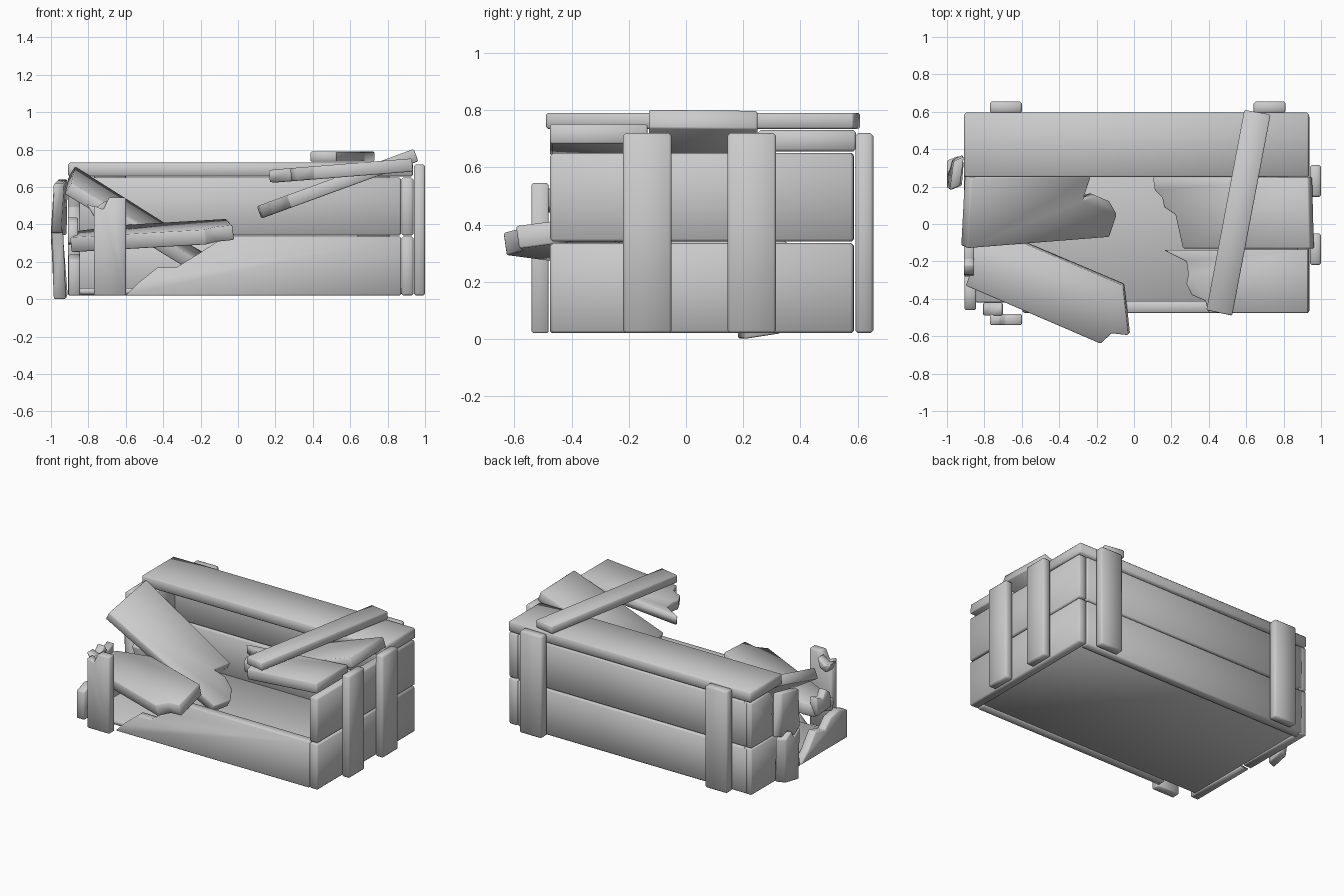
import bpy, bmesh
from mathutils import Vector


def build(name, top, bottom, bevel=0.01):
    """Closed board between two matching outlines, with slightly worn edges."""
    bm = bmesh.new()
    a = [bm.verts.new(p) for p in top]
    b = [bm.verts.new(p) for p in bottom]
    bm.faces.new(a)
    bm.faces.new(b[::-1])
    n = len(a)
    for i in range(n):
        j = (i + 1) % n
        bm.faces.new((a[j], a[i], b[i], b[j]))
    bmesh.ops.recalc_face_normals(bm, faces=bm.faces)
    me = bpy.data.meshes.new(name)
    bm.to_mesh(me)
    bm.free()
    ob = bpy.data.objects.new(name, me)
    bpy.context.collection.objects.link(ob)
    if bevel:
        mod = ob.modifiers.new("worn_edges", 'BEVEL')
        mod.width = bevel
        mod.segments = 1
        mod.limit_method = 'ANGLE'
        mod.angle_limit = 0.9
    return ob


def box(name, x0, x1, y0, y1, z0, z1):
    r = [(x0, y0), (x1, y0), (x1, y1), (x0, y1)]
    return build(name, [(x, y, z1) for x, y in r], [(x, y, z0) for x, y in r])


def front_board(name, pts, y0, y1):
    """Outline in x,z; thickness along y."""
    return build(name, [(u, y0, v) for u, v in pts], [(u, y1, v) for u, v in pts], 0.006)


def side_board(name, pts, x0, x1):
    """Outline in y,z; thickness along x."""
    return build(name, [(x0, u, v) for u, v in pts], [(x1, u, v) for u, v in pts], 0.006)


def tilted_board(name, pts, a, bx, by, t=0.07):
    """Outline seen from above, lying on the plane z = a + bx*x + by*y."""
    n = Vector((-bx, -by, 1)).normalized()
    top = [Vector((x, y, a + bx * x + by * y)) for x, y in pts]
    return build(name, top, [p - n * t for p in top], 0.006)


# floor
box("floor", -0.85, 0.88, -0.42, 0.54, 0.025, 0.06)

# intact planks of the back and the right end
for label, z0, z1 in (("lower", 0.02, 0.335), ("upper", 0.34, 0.65)):
    box("back_plank_" + label, -0.875, 0.872, 0.525, 0.588, z0, z1)
    box("right_end_plank_" + label, 0.873, 0.938, -0.475, 0.585, z0, z1)

# rear lid plank
box("lid_plank_rear", -0.908, 0.935, 0.25, 0.595, 0.655, 0.73)

# upright battens
for i, y in enumerate((-0.22, 0.145)):
    box(f"right_batten_{i + 1}", 0.94, 1.0, y, y + 0.17, 0.02, 0.72)
for i, x in enumerate((-0.77, 0.64)):
    box(f"back_batten_{i + 1}", x, x + 0.17, 0.592, 0.655, 0.02, 0.72)

# front plank, broken away at its left end
front_board("front_plank", [(0.872, 0.02), (0.872, 0.335), (-0.07, 0.335), (-0.2, 0.25),
            (-0.33, 0.17), (-0.43, 0.17), (-0.53, 0.09), (-0.6, 0.02)], -0.475, -0.412)

# front batten, snapped at the top
front_board("front_batten", [(-0.77, 0.02), (-0.6, 0.02), (-0.6, 0.545), (-0.69, 0.545),
            (-0.72, 0.48), (-0.77, 0.5)], -0.54, -0.48)
front_board("front_batten_splinter", [(-0.72, 0.46), (-0.7, 0.53), (-0.76, 0.49),
            (-0.81, 0.51), (-0.77, 0.44)], -0.49, -0.42)

# broken planks of the left end
side_board("left_plank_upper_rear", [(0.585, 0.34), (0.585, 0.65), (0.38, 0.65), (0.31, 0.57),
           (0.36, 0.49), (0.27, 0.43), (0.25, 0.34)], -0.908, -0.845)
side_board("left_plank_lower_rear", [(0.585, 0.02), (0.585, 0.335), (0.22, 0.335), (0.14, 0.28),
           (0.18, 0.19), (0.07, 0.12), (0.05, 0.02)], -0.908, -0.845)
side_board("left_plank_lower_front", [(-0.46, 0.02), (-0.46, 0.21), (-0.38, 0.24), (-0.28, 0.22),
           (-0.22, 0.16), (-0.12, 0.19), (-0.04, 0.09), (0.04, 0.02)], -0.905, -0.845)
side_board("left_plank_shard", [(-0.28, 0.3), (-0.13, 0.29), (-0.12, 0.42), (-0.19, 0.39),
           (-0.22, 0.44), (-0.27, 0.4)], -0.91, -0.855)

# cracked batten on the left end: two pieces, each leaning
def leaning_batten(name, pts, xs, t):
    outer = [(x, y, z) for x, (y, z) in zip(xs, pts)]
    return build(name, outer, [(x + t, y + 0.025, z) for x, y, z in outer], 0.006)


leaning_batten("left_batten_lower", [(0.18, 0.0), (0.31, 0.02), (0.34, 0.33), (0.28, 0.37),
               (0.25, 0.32), (0.19, 0.36)], (-0.985, -0.975, -1.0, -1.0, -1.0, -1.0), 0.065)
leaning_batten("left_batten_upper", [(0.19, 0.37), (0.25, 0.33), (0.29, 0.38), (0.345, 0.34),
               (0.335, 0.64), (0.18, 0.62)], (-1.0, -1.0, -0.985, -0.97, -0.965, -0.985), 0.055)

# lid plank fallen into the crate
tilted_board("lid_plank_fallen", [(-0.87, 0.25), (-0.23, 0.25), (-0.27, 0.13), (-0.2, 0.15),
             (-0.13, 0.12), (-0.09, 0.05), (-0.13, -0.07), (-0.89, -0.13)],
             0.71 - 0.63 * 0.87 - 0.27 * 0.25, -0.63, 0.27)

# upper front plank knocked loose, jutting out of the front
tilted_board("front_plank_loose", [(-0.9, -0.33), (-0.87, -0.25), (-0.9, -0.14), (-0.83, -0.11),
             (-0.58, -0.11), (-0.06, -0.33), (-0.03, -0.595), (-0.12, -0.585), (-0.18, -0.64)],
             0.485, 0.12, 0.145, 0.08)

# snapped lid planks resting on the right end
tilted_board("lid_plank_middle", [(0.1, 0.25), (0.11, 0.18), (0.15, 0.14), (0.16, 0.09),
             (0.22, 0.05), (0.26, -0.13), (0.94, -0.13), (0.93, 0.25)], 0.46, 0.365, 0)
tilted_board("lid_plank_front", [(0.16, -0.14), (0.28, -0.2), (0.29, -0.27), (0.28, -0.32),
             (0.31, -0.38), (0.38, -0.41), (0.4, -0.475), (0.93, -0.475), (0.93, -0.135)],
             0.678, 0.08, 0)

# loose batten lying across the lid
tilted_board("lid_batten", [(0.387, -0.46), (0.525, -0.49), (0.73, 0.585), (0.59, 0.61)],
             0.79, 0, 0, 0.055)

# smooth over the worn edges, keep corners sharp
for ob in bpy.context.scene.objects:
    ob.select_set(True)
    bpy.context.view_layer.objects.active = ob
bpy.ops.object.convert(target='MESH')
bpy.ops.object.shade_smooth_by_angle(angle=0.9)
